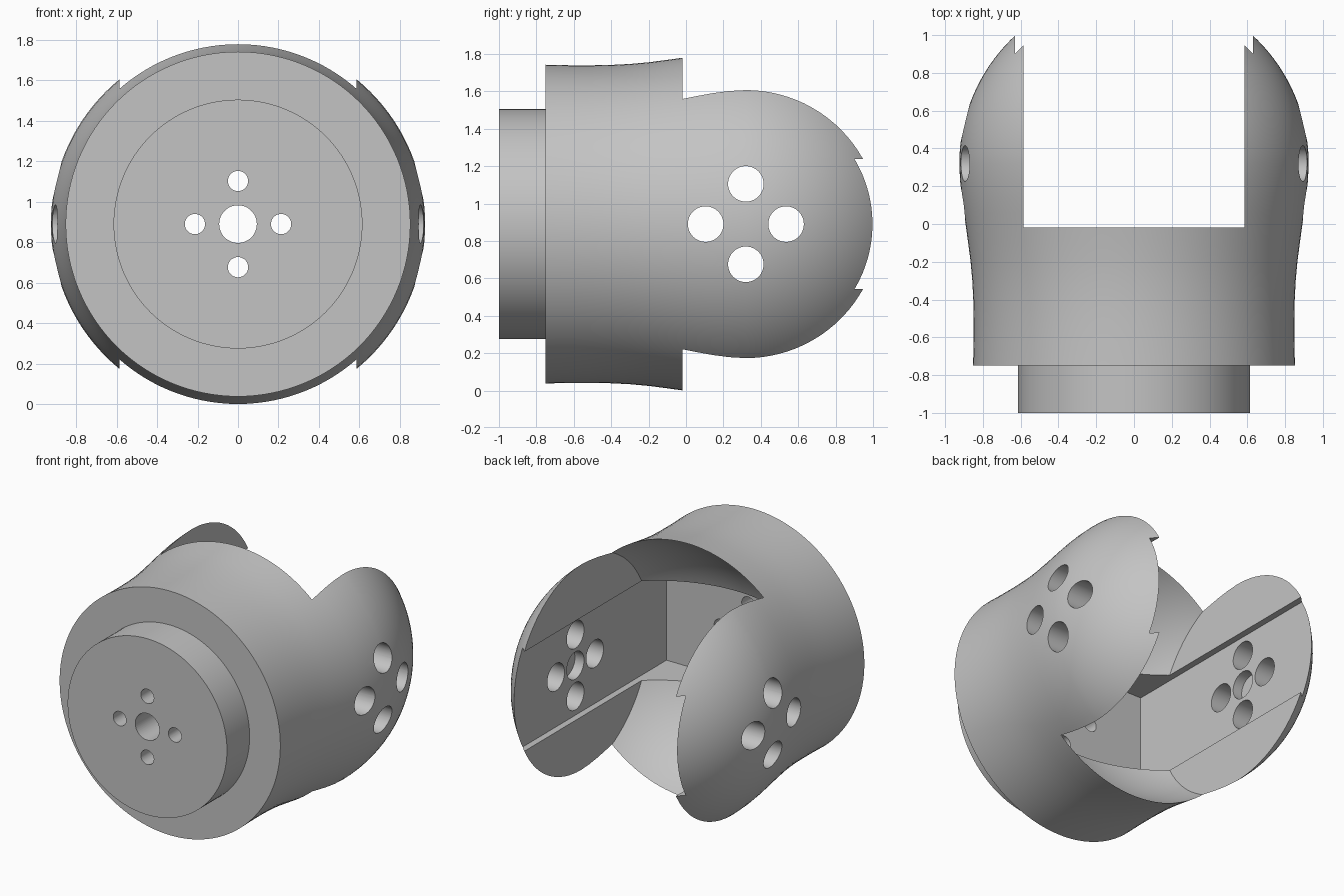
import bpy, bmesh, math
from mathutils import Vector, Matrix

if "Cube" in bpy.data.objects:
    bpy.data.objects.remove(bpy.data.objects["Cube"])

CZ = 0.89            # height of the turning axis
BALL_Y = 0.32        # centre of the ball socket
BALL_R = 0.925
SEGS = 128

grey = bpy.data.materials.new("plain_grey")
grey.use_nodes = True
colour = (0.55, 0.55, 0.55, 1)
grey.diffuse_color = colour
grey.node_tree.nodes["Principled BSDF"].inputs["Base Color"].default_value = colour


def finish(name, bm):
    bmesh.ops.recalc_face_normals(bm, faces=bm.faces)
    mesh = bpy.data.meshes.new(name)
    bm.to_mesh(mesh)
    bm.free()
    mesh.materials.append(grey)
    obj = bpy.data.objects.new(name, mesh)
    bpy.context.collection.objects.link(obj)
    return obj


def revolve(name, profile):
    """Spin (y, radius) points round the y axis into a closed solid."""
    bm = bmesh.new()
    verts = [bm.verts.new((r, y, CZ)) for y, r in profile]
    edges = [bm.edges.new(pair) for pair in zip(verts, verts[1:])]
    bmesh.ops.spin(bm, geom=verts + edges, cent=(0, 0, CZ), axis=(0, 1, 0),
                   angle=math.tau, steps=SEGS)
    bmesh.ops.remove_doubles(bm, verts=bm.verts, dist=1e-5)
    return finish(name, bm)


def box(name, low, high):
    bm = bmesh.new()
    low, high = Vector(low), Vector(high)
    bmesh.ops.create_cube(bm, size=1, matrix=Matrix.Translation((low + high) / 2)
                          @ Matrix.Diagonal((*(high - low), 1)))
    return finish(name, bm)


def rod(name, centre, radius, length, axis):
    bm = bmesh.new()
    turn = Matrix.Rotation(math.pi / 2, 4, "Y" if axis == "x" else "X")
    bmesh.ops.create_cone(bm, cap_ends=True, segments=48, radius1=radius,
                          radius2=radius, depth=length,
                          matrix=Matrix.Translation(centre) @ turn)
    return finish(name, bm)


def combine(target, tool, operation):
    tool.hide_render = True
    mod = target.modifiers.new("cut", "BOOLEAN")
    mod.operation, mod.solver, mod.object = operation, "EXACT", tool
    bpy.context.view_layer.objects.active = target
    bpy.ops.object.modifier_apply(modifier=mod.name)
    bpy.data.objects.remove(tool)


def arc(radius, start, end, steps):
    for i in range(steps + 1):
        a = start + (end - start) * i / steps
        yield BALL_Y - radius * math.cos(a), radius * math.sin(a)


# Outer shell: neck, flared body, round end
profile = [(-1, 0), (-1, 0.615), (-0.75, 0.615), (-0.75, 0.852),
           (-0.62, 0.849), (-0.5, 0.849), (-0.4, 0.851), (-0.3, 0.856),
           (-0.2, 0.865), (-0.1, 0.878), (-0.02, 0.889), (0.06, 0.901),
           (0.14, 0.912), (0.23, 0.921)]
profile += arc(BALL_R, math.pi / 2, math.pi, 32)
profile[-1] = (BALL_Y + BALL_R, 0)
housing = revolve("fork_housing", profile)

# Ball clearance between the two arms
ball = list(arc(0.952, 0, math.pi, 64))
ball[0], ball[-1] = (ball[0][0], 0), (ball[-1][0], 0)
clearance = revolve("clearance_cutter", ball)
combine(clearance, box("slab", (-0.585, -2, -1), (0.585, 2, 3)), "INTERSECT")
combine(housing, clearance, "DIFFERENCE")

# Rectangular channel along the arms down to the pocket floor
combine(housing, box("channel_cutter", (-0.63, -0.685, CZ - 0.347),
                     (0.63, 1.5, CZ + 0.347)), "DIFFERENCE")

# Four bolt holes through both arms, four through the neck
for i in range(4):
    c, s = round(math.cos(i * math.pi / 2)), round(math.sin(i * math.pi / 2))
    combine(housing, rod("arm_hole", (0, BALL_Y + 0.215 * c, CZ + 0.215 * s),
                         0.095, 3, "x"), "DIFFERENCE")
    combine(housing, rod("neck_hole", (0.213 * c, -0.85, CZ + 0.213 * s),
                         0.05, 0.6, "y"), "DIFFERENCE")

# Blind pivot sockets inside the arms and the central neck bore
combine(housing, rod("pivot_socket", (0, BALL_Y, CZ), 0.095, 1.4, "x"), "DIFFERENCE")
combine(housing, rod("neck_bore", (0, -0.85, CZ), 0.093, 0.6, "y"), "DIFFERENCE")

# Smooth curves, crisp edges
for o in bpy.context.selected_objects:
    o.select_set(False)
housing.select_set(True)
bpy.context.view_layer.objects.active = housing
bpy.ops.object.shade_smooth_by_angle(angle=math.radians(30))
